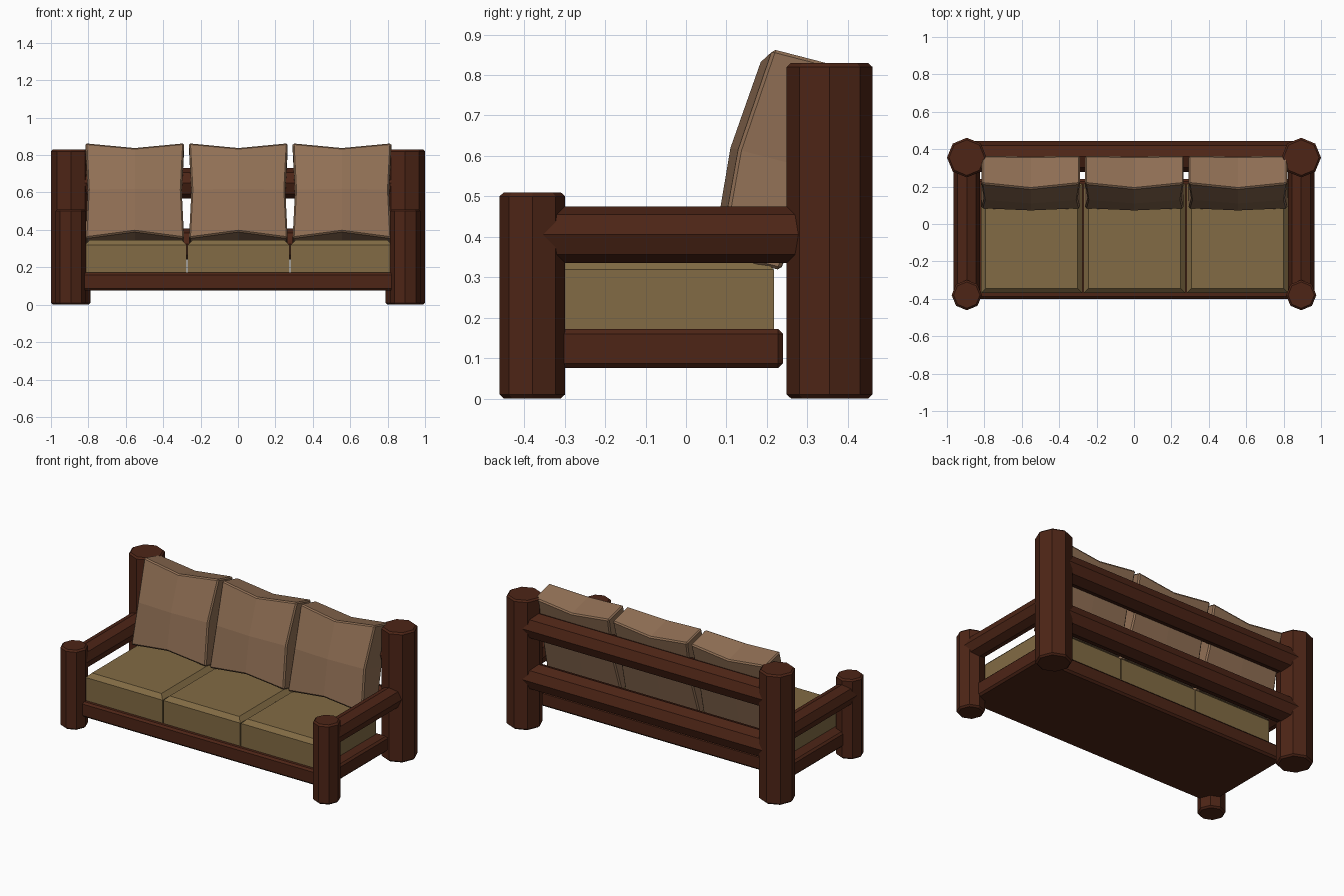
import bpy, bmesh, math
from mathutils import Vector

if "Cube" in bpy.data.objects:
    bpy.data.objects.remove(bpy.data.objects["Cube"])


def material(name, rgb):
    m = bpy.data.materials.new(name)
    m.diffuse_color = (*rgb, 1)
    m.use_nodes = True
    m.node_tree.nodes["Principled BSDF"].inputs["Base Color"].default_value = m.diffuse_color
    return m


WOOD = material("dark_wood", (0.074, 0.018, 0.008))
SEAT = material("seat_fabric", (0.223, 0.147, 0.058))
BACK = material("back_fabric", (0.283, 0.162, 0.091))


def add_object(name, bm, mat):
    bmesh.ops.recalc_face_normals(bm, faces=bm.faces[:])
    mesh = bpy.data.meshes.new(name)
    bm.to_mesh(mesh)
    bm.free()
    mesh.materials.append(mat)
    ob = bpy.data.objects.new(name, mesh)
    bpy.context.collection.objects.link(ob)
    return ob


def bevel(ob, width, angle):
    mod = ob.modifiers.new("bevel", 'BEVEL')
    mod.width = width
    mod.segments = 1
    mod.limit_method = 'ANGLE'
    mod.angle_limit = math.radians(angle)


def log(name, start, end, radius):
    """Eight-sided log between two points, with chamfered ends."""
    start, end = Vector(start), Vector(end)
    axis = end - start
    bpy.ops.mesh.primitive_cylinder_add(vertices=8, radius=radius, depth=axis.length,
                                        location=(start + end) / 2)
    ob = bpy.context.object
    ob.name = name
    if abs(axis.x) > 0.01:
        ob.rotation_euler = (0, math.pi / 2, 0)
    elif abs(axis.y) > 0.01:
        ob.rotation_euler = (math.pi / 2, 0, 0)
    ob.data.materials.append(WOOD)
    bevel(ob, 0.01, 60)


def box(x0, x1, y0, y1, z0, z1):
    bm = bmesh.new()
    bmesh.ops.create_cube(bm, size=1)
    for v in bm.verts:
        v.co = ((x0 + x1) / 2 + v.co.x * (x1 - x0),
                (y0 + y1) / 2 + v.co.y * (y1 - y0),
                (z0 + z1) / 2 + v.co.z * (z1 - z0))
    return bm


# Posts and armrests
for side, label in ((-1, "left"), (1, "right")):
    x = side * 0.894
    log(f"back_post_{label}", (x, 0.355, 0), (x, 0.355, 0.83), 0.106)
    log(f"front_post_{label}", (x, -0.38, 0), (x, -0.38, 0.51), 0.081)
    log(f"armrest_{label}", (x, -0.37, 0.405), (x, 0.34, 0.405), 0.07)

# Back rails
for label, z in (("lower", 0.325), ("upper", 0.65)):
    log(f"back_rail_{label}", (-0.88, 0.361, z), (0.88, 0.361, z), 0.082)

# Base platform
bevel(add_object("base", box(-0.9, 0.9, -0.40, 0.24, 0.075, 0.172), WOOD), 0.012, 30)


def seat_cushion(name, x):
    """Block with only the top rim chamfered."""
    bm = box(x - 0.272, x + 0.272, -0.37, 0.217, 0.165, 0.345)
    rim = [e for e in bm.edges if all(v.co.z > 0.3 for v in e.verts)]
    bmesh.ops.bevel(bm, geom=rim, offset=0.026, segments=1, affect='EDGES')
    add_object(name, bm, SEAT)


def back_cushion(name, x):
    """Leaning pillow: 3x3 points front and back, edge middles pinched in."""
    lean = math.radians(14.5)
    up = Vector((0, math.sin(lean), math.cos(lean)))
    out = Vector((0, -math.cos(lean), math.sin(lean)))
    origin = Vector((x, 0.11, 0.62))
    bm = bmesh.new()
    grids = []
    for front in (True, False):
        grid = {}
        for i in (-1, 0, 1):
            for j in (-1, 0, 1):
                corner = abs(i) + abs(j)
                w = 0.264 if j else 0.251
                h = 0.263 if i else 0.232
                n = -0.02 * corner if front else (-0.196 if corner == 2 else -0.202)
                p = origin + Vector((i * w, 0, 0)) + up * (j * h) + out * n
                grid[i, j] = bm.verts.new(p)
        for i in (-1, 0):
            for j in (-1, 0):
                bm.faces.new([grid[i, j], grid[i + 1, j], grid[i + 1, j + 1], grid[i, j + 1]])
        grids.append(grid)
    ring = [(-1, -1), (0, -1), (1, -1), (1, 0), (1, 1), (0, 1), (-1, 1), (-1, 0)]
    f, b = grids
    for p, q in zip(ring, ring[1:] + ring[:1]):
        bm.faces.new([f[p], f[q], b[q], b[p]])
    bevel(add_object(name, bm, BACK), 0.008, 45)


# Three seats and three back pillows
for k, label in ((-1, "left"), (0, "middle"), (1, "right")):
    seat_cushion(f"seat_cushion_{label}", k * 0.55 + 0.003)
    back_cushion(f"back_cushion_{label}", k * 0.554 + 0.002)
